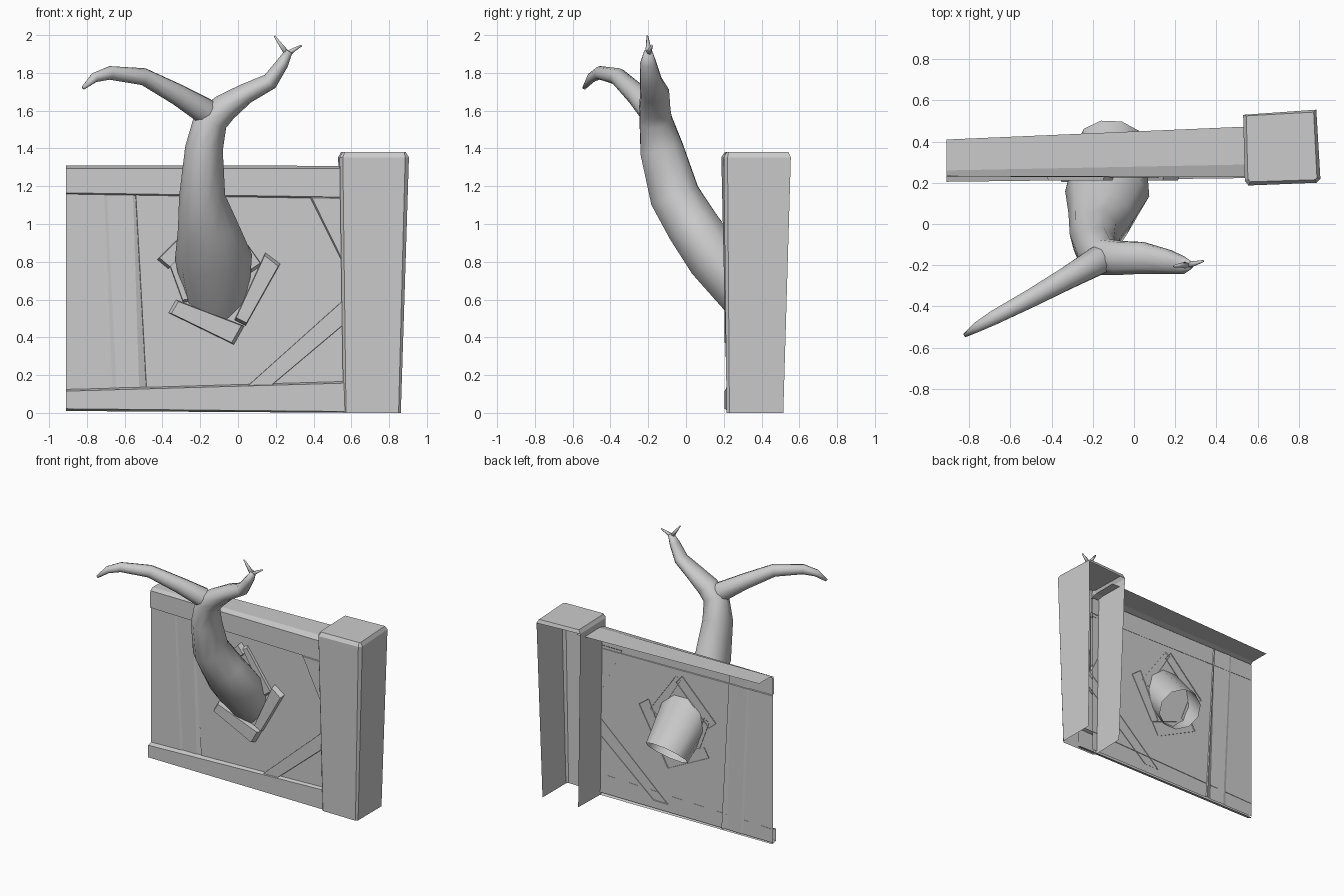
import bpy, bmesh, math
from mathutils import Vector

if "Cube" in bpy.data.objects:
    bpy.data.objects.remove(bpy.data.objects["Cube"])


def finish(name, bm, smooth=False):
    me = bpy.data.meshes.new(name)
    bmesh.ops.recalc_face_normals(bm, faces=bm.faces[:])
    bm.to_mesh(me)
    bm.free()
    ob = bpy.data.objects.new(name, me)
    bpy.context.collection.objects.link(ob)
    if smooth:
        for p in me.polygons:
            p.use_smooth = True
    return ob


def flip_to(ob, axis, sign):
    """Turn an open shell so its largest face looks along the given axis."""
    me = ob.data
    big = max(me.polygons, key=lambda p: p.area)
    if big.normal[axis] * sign < 0:
        me.flip_normals()


def plank(name, pts, y0, y1, inset=0.018):
    """Open-backed board: xz outline at y1, slightly smaller front face at y0."""
    bm = bmesh.new()
    c = Vector((sum(p[0] for p in pts), sum(p[1] for p in pts))) / len(pts)
    back, front = [], []
    for x, z in pts:
        d = (c - Vector((x, z))).normalized() * inset
        back.append(bm.verts.new((x, y1, z)))
        front.append(bm.verts.new((x + d.x, y0, z + d.y)))
    bm.faces.new(front)
    n = len(pts)
    for i in range(n):
        bm.faces.new((back[i], back[(i + 1) % n], front[(i + 1) % n], front[i]))
    flip_to(finish(name, bm), 1, -1)


def strip(name, left, right, axis=1, sign=-1):
    """Loft a yz profile between the two x ends of a rail."""
    bm = bmesh.new()
    a = [bm.verts.new(p) for p in left]
    b = [bm.verts.new(p) for p in right]
    for i in range(len(a) - 1):
        bm.faces.new((a[i], a[i + 1], b[i + 1], b[i]))
    flip_to(finish(name, bm), axis, sign)


def tube(name, rings, ref, sides=10, open_start=True):
    """Sweep rings (x, y, z, side radius, other radius) with a transported frame."""
    bm = bmesh.new()
    pts = [Vector(r[:3]) for r in rings]
    side, prev, loops = Vector(ref), None, []
    for i, r in enumerate(rings):
        t = (pts[min(i + 1, len(pts) - 1)] - pts[max(i - 1, 0)]).normalized()
        if prev:
            side = prev.rotation_difference(t) @ side
        side = (side - t * side.dot(t)).normalized()
        prev, up = t, t.cross(side)
        loops.append([bm.verts.new(pts[i] + side * r[3] * math.cos(a) + up * r[-1] * math.sin(a))
                      for a in (2 * math.pi * k / sides for k in range(sides))])
    for a, b in zip(loops, loops[1:]):
        for k in range(sides):
            j = (k + 1) % sides
            bm.faces.new((a[k], a[j], b[j], b[k]))
    bm.faces.new(loops[-1])
    if not open_start:
        bm.faces.new(loops[0])
    finish(name, bm, True)


# wall panel with slightly slanted board gaps: (x top, x bottom, y)
bm = bmesh.new()
cols = [(-.91, -.91, .243), (-.715, -.66, .243), (-.70, -.638, .247), (-.56, -.52, .243),
        (-.55, -.48, .254), (-.548, -.478, .243), (.60, .60, .247)]
rows = [[bm.verts.new((c[k], c[2], z)) for c in cols] for k, z in ((0, 1.29), (1, .02))]
for i in range(len(cols) - 1):
    bm.faces.new((rows[0][i], rows[0][i + 1], rows[1][i + 1], rows[1][i]))
flip_to(finish("wall_panel", bm), 1, -1)

# rails: top is an open angle with a deep cap, bottom a shallow channel
strip("top_rail",
      [(-.91, .25, 1.155), (-.91, .23, 1.165), (-.91, .232, 1.295), (-.91, .26, 1.31), (-.91, .41, 1.31)],
      [(.60, .25, 1.132), (.60, .227, 1.142), (.60, .227, 1.295), (.60, .29, 1.308), (.60, .475, 1.308)], 2, 1)
strip("bottom_rail",
      [(-.91, .245, .125), (-.91, .205, .115), (-.91, .205, .022), (-.91, .245, .01)],
      [(.72, .25, .172), (.72, .225, .162), (.72, .225, .006), (.72, .25, 0)])

# corner braces
plank("lower_brace", [(-.02, .08), (.10, .08), (.70, .585), (.70, .725)], .228, .25)
plank("upper_brace", [(.37, 1.16), (.62, 1.16), (.62, .66)], .228, .25, .03)

# broken boards around the opening: outline and front depth
for name, y0, pts in (
    ("hole_board_bottom", .205, [(-.37, .53), (-.33, .60), (.035, .46), (-.02, .36)]),
    ("hole_board_right", .21, [(-.02, .49), (.04, .46), (.225, .79), (.145, .85)]),
    ("hole_board_upper_right", .225, [(-.13, 1.07), (-.09, 1.09), (.13, .78), (.07, .74)]),
    ("hole_board_upper_left", .21, [(-.43, .81), (-.37, .76), (-.09, 1.04), (-.14, 1.10)]),
    ("hole_board_left", .225, [(-.37, .80), (-.33, .83), (-.24, .59), (-.29, .58)]),
):
    plank(name, pts, y0, .25)

# post: tapered, chamfered front corners, open at back and bottom
bm = bmesh.new()
bottom = [(.565, .505), (.558, .232), (.572, .217), (.85, .215), (.862, .23), (.862, .515)]
top = [(.53, .53), (.538, .21), (.555, .187), (.885, .20), (.905, .22), (.885, .555)]
cap = [(.545, .525), (.553, .22), (.565, .205), (.88, .215), (.888, .225), (.872, .543)]
loops = [[bm.verts.new((x, y, z)) for x, y in ring]
         for ring, z in ((bottom, 0), (top, 1.353), (cap, 1.38))]
for k in range(5):
    bm.faces.new((loops[0][k], loops[0][k + 1], loops[1][k + 1], loops[1][k]))
for k in range(6):
    j = (k + 1) % 6
    bm.faces.new((loops[1][k], loops[1][j], loops[2][j], loops[2][k]))
bm.faces.new(loops[2])
finish("post", bm)

# forked trunk bursting through the wall, running into its right arm
tube("trunk_and_right_arm", [
    (-.11, .39, .555, .165, .155), (-.13, .147, .825, .205, .152),
    (-.16, .035, .99, .16, .145),
    (-.19, -.06, 1.15, .122, .138), (-.18, -.13, 1.40, .10, .12), (-.145, -.16, 1.55, .092, .09),
    (-.07, -.165, 1.615, .075, .085), (.04, -.165, 1.69, .055, .08), (.17, -.185, 1.755, .045, .06),
    (.235, -.20, 1.85, .033, .045), (.27, -.20, 1.915, .02, .022)], (1, 0, 0))

tube("left_arm", [
    (-.10, -.155, 1.54, .05), (-.18, -.18, 1.60, .072), (-.32, -.26, 1.685, .058),
    (-.50, -.36, 1.78, .046), (-.68, -.455, 1.80, .036), (-.76, -.50, 1.775, .026),
    (-.82, -.54, 1.72, .01)], (1, 0, 0), open_start=False)

for name, tip, mid in (("fork_tip_left", (.193, -.205, 1.995), (.225, -.20, 1.95)),
                       ("fork_tip_right", (.337, -.18, 1.945), (.30, -.19, 1.925))):
    tube(name, [(.262, -.20, 1.90, .018), (*mid, .011), (*tip, .005)], (0, 1, 0), 6, False)
